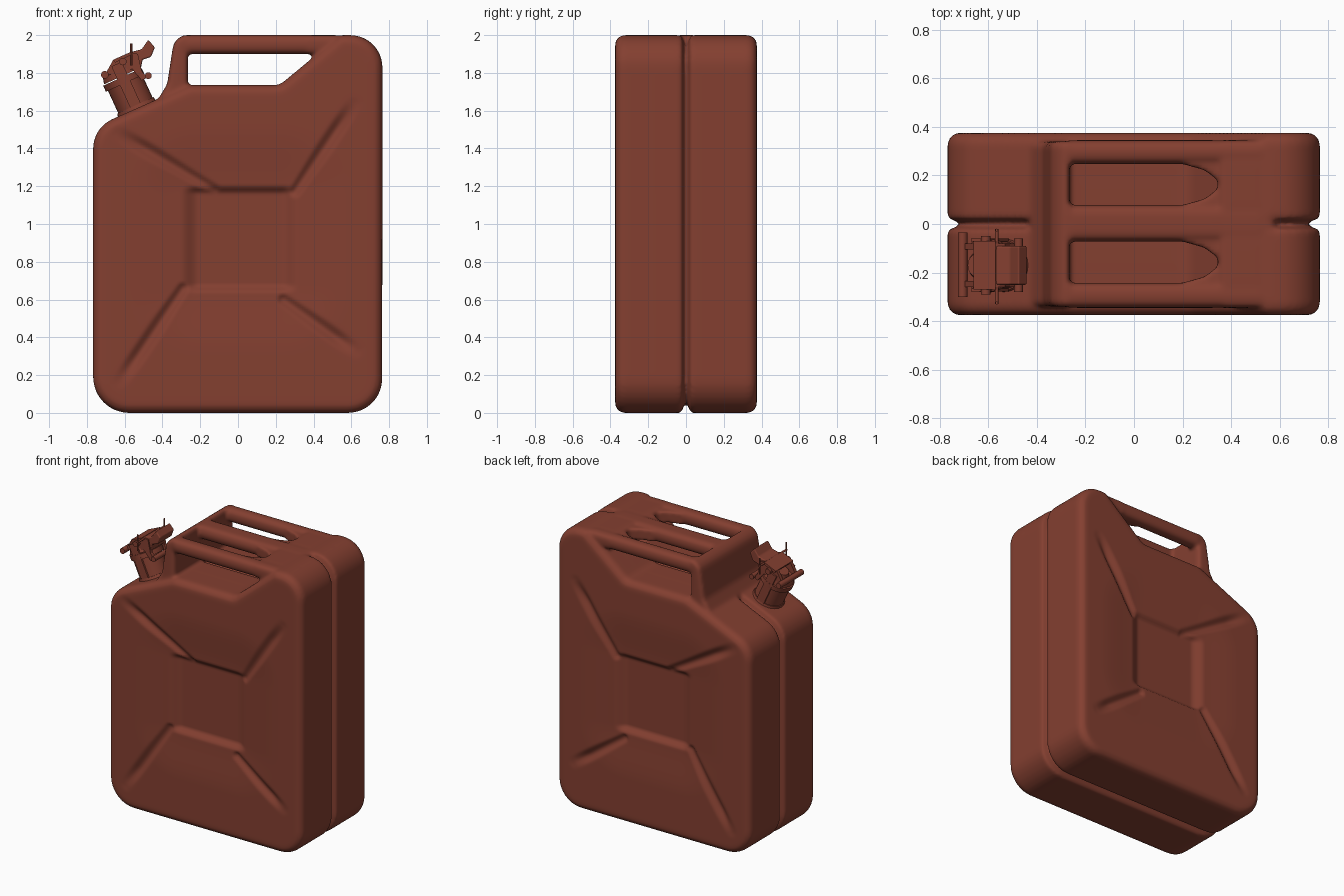
import bpy, bmesh, math
from mathutils import Vector

if "Cube" in bpy.data.objects:
    bpy.data.objects.remove(bpy.data.objects["Cube"])

paint = bpy.data.materials.new("red_brown_paint")
paint.diffuse_color = (0.23, 0.05, 0.03, 1)
paint.use_nodes = True
paint.node_tree.nodes["Principled BSDF"].inputs["Base Color"].default_value = paint.diffuse_color


def round_poly(corners, steps=8):
    """Polygon of (x, z, radius) corners turned into a rounded outline."""
    pts = []
    for i, (x, z, r) in enumerate(corners):
        p = Vector((x, z))
        a = (Vector(corners[i - 1][:2]) - p).normalized()
        b = (Vector(corners[(i + 1) % len(corners)][:2]) - p).normalized()
        if r == 0:
            pts.append((x, z))
            continue
        half = a.angle(b) / 2
        c = p + (a + b).normalized() * (r / math.sin(half))
        t = r / math.tan(half)
        s, e = p + a * t - c, p + b * t - c
        sweep = s.angle(e)
        for k in range(steps + 1):
            f = k / steps
            v = (s * math.sin((1 - f) * sweep) + e * math.sin(f * sweep)) / math.sin(sweep)
            pts.append(tuple(c + v))
    return pts


def prism(bm, outline, lo, hi, axis="y", bevel=0.0):
    """Extrude an outline along y or z and round its sharp edges."""
    part = bmesh.new()
    put = (lambda a, b, t: (a, t, b)) if axis == "y" else (lambda a, b, t: (a, b, t))
    rings = [[part.verts.new(put(a, b, t)) for a, b in outline] for t in (lo, hi)]
    part.faces.new(rings[0])
    part.faces.new(rings[1][::-1])
    n = len(outline)
    for i in range(n):
        j = (i + 1) % n
        part.faces.new((rings[0][j], rings[0][i], rings[1][i], rings[1][j]))
    bmesh.ops.recalc_face_normals(part, faces=part.faces)
    if bevel:
        sharp = [e for e in part.edges if e.calc_face_angle(0) > 0.6]
        bmesh.ops.bevel(part, geom=sharp, offset=bevel, segments=4, profile=0.5, affect="EDGES")
    tmp = bpy.data.meshes.new("tmp")
    part.to_mesh(tmp)
    part.free()
    bm.from_mesh(tmp)
    bpy.data.meshes.remove(tmp)


def rect(x0, x1, z0, z1):
    return [(x0, z0), (x1, z0), (x1, z1), (x0, z1)]


def rod(bm, p, q, r1, r2=None, sides=32):
    """Cylinder or cone between two points."""
    p, q = Vector(p), Vector(q)
    m = (q - p).to_track_quat("Z", "Y").to_matrix().to_4x4()
    m.translation = (p + q) / 2
    bmesh.ops.create_cone(bm, cap_ends=True, segments=sides, radius1=r1,
                          radius2=r1 if r2 is None else r2, depth=(q - p).length, matrix=m)


def make(name, bm):
    me = bpy.data.meshes.new(name)
    bm.to_mesh(me)
    bm.free()
    me.materials.append(paint)
    ob = bpy.data.objects.new(name, me)
    bpy.context.collection.objects.link(ob)
    bpy.ops.object.select_all(action="DESELECT")
    bpy.context.view_layer.objects.active = ob
    ob.select_set(True)
    return ob


# Can shell: two pressed halves around a narrower core, leaving the seam groove
side = round_poly([(-0.767, 0, 0.19), (0.763, 0, 0.18), (0.765, 2.0, 0.17), (0.54, 2.0, 0.03),
                   (0.22, 1.735, 0.08), (-0.26, 1.735, 0.1), (-0.44, 1.655, 0.1),
                   (-0.767, 1.51, 0.17)])
bm = bmesh.new()
prism(bm, side, 0.008, 0.375, bevel=0.05)
prism(bm, side, -0.375, -0.008, bevel=0.05)
# extra depth at the seam so the groove stays narrow
for s in (1, -1):
    prism(bm, side, min(s * 0.02, s * 0.2), max(s * 0.02, s * 0.2), bevel=0.015)
core = [(x * 0.935, (z - 0.95) * 0.95 + 0.95) for x, z in side]
prism(bm, core, -0.04, 0.04)

# Handle: front wall, three bars and the rear junction with rounded slot ends
post = round_poly([(-0.44, 1.6, 0), (-0.42, 1.665, 0), (-0.375, 1.74, 0.06), (-0.335, 2.0, 0.08),
                   (-0.265, 2.0, 0), (-0.265, 1.6, 0)])
prism(bm, post, -0.34, 0.34, bevel=0.025)
for y0, y1 in ((-0.345, -0.242), (-0.072, 0.078), (0.247, 0.345)):
    prism(bm, rect(-0.3, 0.56, 1.9, 2.0), y0, y1, bevel=0.04)
prism(bm, rect(0.345, 0.58, 1.9, 1.998), -0.345, 0.345, bevel=0.03)
for y, d in ((-0.242, 1), (-0.072, -1), (0.078, 1), (0.247, -1)):
    fill = [(0.2, y - d * 0.03), (0.2, y), (0.29, y + d * 0.025), (0.37, y + d * 0.085), (0.37, y - d * 0.03)]
    prism(bm, fill, 1.905, 1.985, axis="z")

can = make("can_body", bm)
mod = can.modifiers.new("fuse", "REMESH")
mod.mode = "VOXEL"
mod.voxel_size = 0.012
soft = can.modifiers.new("soften", "SMOOTH")
soft.factor = 0.5
soft.iterations = 4
for name in ("fuse", "soften"):
    bpy.ops.object.modifier_apply(modifier=name)


# Pressed relief on both large faces: recessed centre and four diagonal creases
def ease(a, b, t):
    t = min(1, max(0, (t - a) / (b - a)))
    return t * t * (3 - 2 * t)


CREASES = [((-0.63, 1.48), (-0.12, 1.18)), ((0.61, 1.63), (0.30, 1.17)),
           ((0.62, 0.33), (0.24, 0.60)), ((-0.62, 0.17), (-0.29, 0.66))]


def relief(x, z):
    dx = max(-0.21 - x, x - 0.23, 0)
    dz = max(0.68 - z, z - 1.16, 0)
    depth = 0.032 * (1 - ease(0, 0.09, dx)) * (1 - ease(0, 0.045, dz))
    depth += 0.022 * (1 - ease(0, 0.36, math.hypot(dx, dz)))
    p = Vector((x, z))
    for a, b in CREASES:
        a, b = Vector(a), Vector(b)
        ab = b - a
        t = min(1, max(0, (p - a).dot(ab) / ab.length_squared))
        gap = (p - a - ab * t).length
        depth = max(depth, depth * 0.6 + 0.026 * (1 - ease(0, 0.05, gap)) * ease(-0.1, 0.3, t))
    return depth


for v in can.data.vertices:
    if abs(v.co.y) > 0.2 and abs(v.co.x) < 0.7 and 0.08 < v.co.z < 1.72:
        w = ease(0.2, 0.35, abs(v.co.y))
        v.co.y -= math.copysign(relief(v.co.x, v.co.z) * w, v.co.y)
bpy.ops.object.shade_smooth()

# Spout neck, tilted square to the sloping shoulder
U, N = Vector((0.91, 0, 0.415)), Vector((-0.415, 0, 0.91))
BASE = Vector((-0.535, -0.17, 1.61))


def at(u, v, n):
    return BASE + U * u + Vector((0, v, 0)) + N * n


bm = bmesh.new()
rod(bm, at(0, 0, -0.05), at(0, 0, 0.02), 0.122, 0.105)
rod(bm, at(0, 0, 0.0), at(0, 0, 0.17), 0.1)
rod(bm, at(0, 0, 0.15), at(0, 0, 0.185), 0.112)
make("spout_neck", bm)
bpy.ops.object.shade_smooth_by_angle(angle=math.radians(35))

# Cap with a raised top
bm = bmesh.new()
rod(bm, at(0, 0, 0.19), at(0, 0, 0.225), 0.105, 0.095)
rod(bm, at(0, 0, 0.225), at(0, 0, 0.25), 0.06, 0.05)
make("spout_cap", bm)
bpy.ops.object.shade_smooth_by_angle(angle=math.radians(35))

# Locking lever: two cheeks, a cross web and the hooked thumb piece
bm = bmesh.new()
cheek = [(-0.71, 1.78), (-0.66, 1.87), (-0.57, 1.91), (-0.53, 1.90), (-0.51, 1.81),
         (-0.48, 1.775), (-0.51, 1.76), (-0.56, 1.82), (-0.65, 1.80)]
for y in (-0.26, -0.105):
    prism(bm, cheek, y, y + 0.025)
thumb = [(-0.57, 1.91), (-0.51, 1.925), (-0.475, 1.975), (-0.44, 1.935), (-0.46, 1.885),
         (-0.505, 1.87), (-0.515, 1.82), (-0.55, 1.83)]
prism(bm, thumb, -0.25, -0.09, bevel=0.008)
prism(bm, [(-0.66, 1.87), (-0.57, 1.91), (-0.565, 1.895), (-0.65, 1.855)], -0.27, -0.07)
make("locking_lever", bm)

# Side straps on the neck
bm = bmesh.new()
for v in (-0.108, 0.098):
    strap = [at(u, 0, n) for u, n in ((-0.03, 0.02), (0.03, 0.02), (0.03, 0.26), (-0.03, 0.26))]
    prism(bm, [(p.x, p.z) for p in strap], BASE.y + v, BASE.y + v + 0.012)
make("neck_straps", bm)

# Hinge pins and wire clip
bm = bmesh.new()
for x, z, y0, y1, r in ((-0.705, 1.79, -0.30, -0.035, 0.02), (-0.475, 1.785, -0.28, -0.06, 0.018),
                        (-0.61, 1.86, -0.29, -0.05, 0.02), (-0.565, 1.90, -0.33, -0.02, 0.007)):
    rod(bm, (x, y0, z), (x, y1, z), r, sides=16)
for y in (-0.325, -0.025):
    rod(bm, (-0.565, y, 1.84), (-0.565, y, 1.955), 0.006, sides=10)
make("hinge_pins", bm)
bpy.ops.object.shade_smooth_by_angle(angle=math.radians(35))
